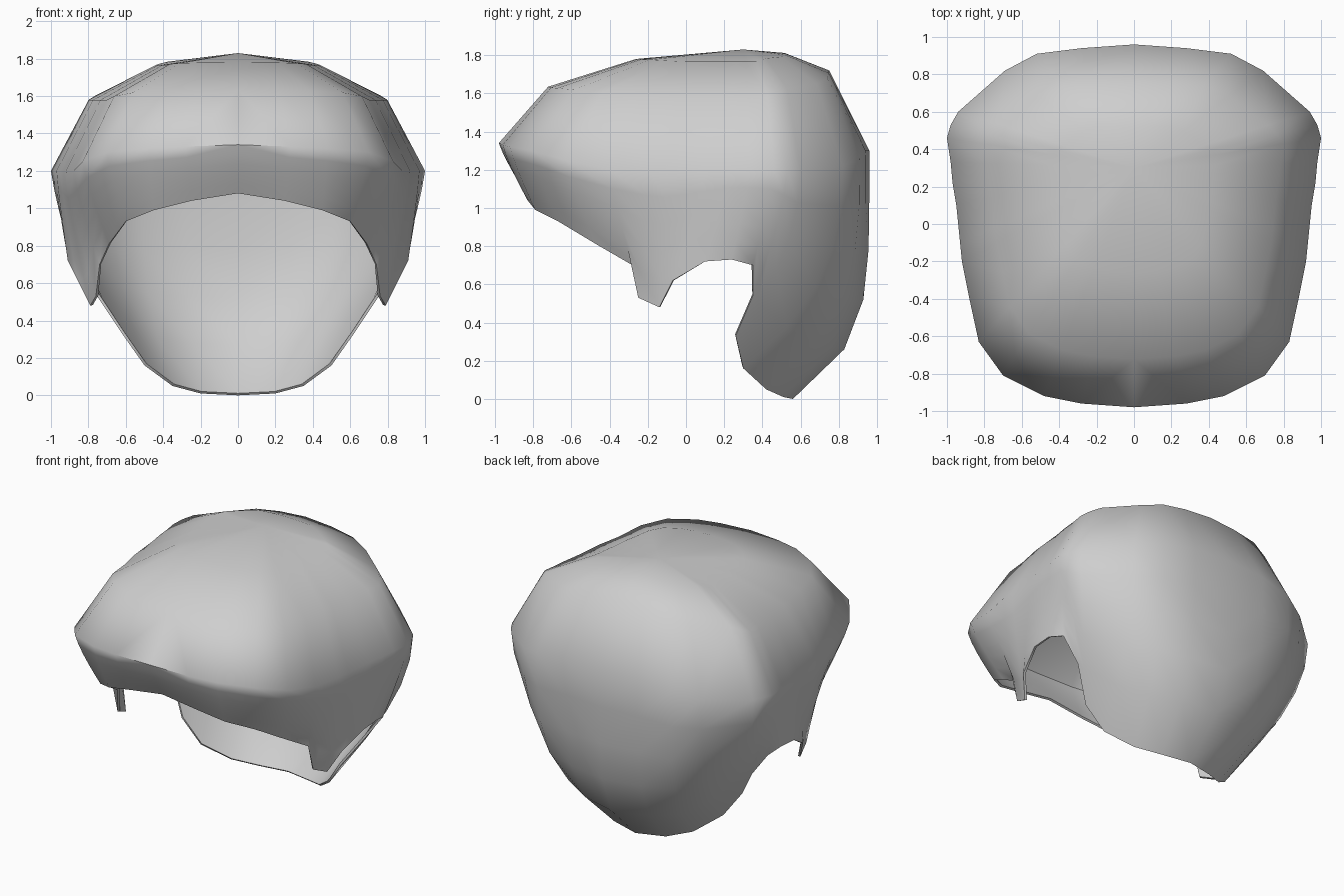
import bpy, bmesh, math
from mathutils import Vector

cube = bpy.data.objects.get("Cube")
if cube:
    bpy.data.objects.remove(cube, do_unlink=True)

# Single matte colour
grey = bpy.data.materials.new("light_grey")
grey.use_nodes = True
colour = (0.62, 0.62, 0.62, 1)
grey.diffuse_color = colour
shader = next(n for n in grey.node_tree.nodes if n.type == 'BSDF_PRINCIPLED')
shader.inputs["Base Color"].default_value = colour

# Widest outline of the hair, front centre to back centre along the left side
widest = [
    (0, -.98, 1.34), (.28, -.96, 1.33), (.48, -.92, 1.32), (.7, -.81, 1.3),
    (.83, -.63, 1.25), (.88, -.4, 1.2), (.92, -.2, 1.2), (.93, -.1, 1.2),
    (.95, .1, 1.2), (.97, .22, 1.2), (.98, .33, 1.2), (1, .46, 1.2),
    (.98, .53, 1.2), (.94, .6, 1.2), (.69, .82, 1.22), (.52, .91, 1.26),
    (.28, .94, 1.3), (0, .96, 1.3)]

# Lower rim: fringe, sideburn, ear notch, nape
rim = [
    (0, -.84, 1.08), (.25, -.83, 1.04), (.45, -.79, .99), (.6, -.67, .93),
    (.69, -.47, .81), (.74, -.28, .7), (.76, -.25, .53), (.79, -.14, .48),
    (.86, -.07, .62), (.91, .1, .72), (.91, .24, .73), (.88, .35, .7),
    (.76, .35, .54), (.62, .26, .33), (.5, .3, .16), (.35, .42, .05),
    (.2, .51, .01), (0, .56, 0)]

CROWN = Vector((0, .3, 1.83))
LOWER = 5
NAPE_START = 11


def meridian(index):
    """Points of one strip from below the crown down to the rim."""
    wide, low = Vector(widest[index]), Vector(rim[index])
    nape = max(0, index - NAPE_START) / (len(rim) - 1 - NAPE_START)
    roundness = 1 - .13 * nape
    curl = 1.2 + 3.8 * nape ** 1.5
    points = []
    for degrees in (26 - 10 * nape, 53 - 13 * nape, 90):
        angle = math.radians(degrees)
        p = CROWN.lerp(wide, math.sin(angle) ** roundness)
        p.z = wide.z + (CROWN.z - wide.z) * max(0, math.cos(angle)) ** roundness
        points.append(p)
    for step in range(1, LOWER + 1):
        t = step / LOWER
        p = wide.lerp(low, t ** curl)
        p.z = wide.z + (low.z - wide.z) * t
        points.append(p)
    return points


# Half shell lofted between the meridians
bm = bmesh.new()
top = bm.verts.new(CROWN)
strips = [[bm.verts.new(p) for p in meridian(i)] for i in range(len(rim))]
for a, b in zip(strips, strips[1:]):
    bm.faces.new((top, a[0], b[0]))
    for row in range(len(a) - 1):
        bm.faces.new((a[row], a[row + 1], b[row + 1], b[row]))

# Mirror to the other side and weld the centre line
copy = bmesh.ops.duplicate(bm, geom=bm.verts[:] + bm.edges[:] + bm.faces[:])["geom"]
for v in copy:
    if isinstance(v, bmesh.types.BMVert):
        v.co.x = -v.co.x
bmesh.ops.reverse_faces(bm, faces=[f for f in copy if isinstance(f, bmesh.types.BMFace)])
bmesh.ops.remove_doubles(bm, verts=bm.verts[:], dist=.0005)
bmesh.ops.recalc_face_normals(bm, faces=bm.faces[:])
if sum(f.normal.dot(f.calc_center_median() - Vector((0, 0, 1))) for f in bm.faces) < 0:
    bmesh.ops.reverse_faces(bm, faces=bm.faces[:])

mesh = bpy.data.meshes.new("hair_cap")
bm.to_mesh(mesh)
bm.free()
mesh.materials.append(grey)
hair = bpy.data.objects.new("hair_cap", mesh)
bpy.context.collection.objects.link(hair)

# Thin wall growing inwards, applied so that the rim stays crisp
wall = hair.modifiers.new("wall", 'SOLIDIFY')
wall.thickness = .015
wall.offset = -1
bpy.context.view_layer.objects.active = hair
hair.select_set(True)
bpy.ops.object.modifier_apply(modifier=wall.name)
bpy.ops.object.shade_smooth_by_angle(angle=math.radians(60))
